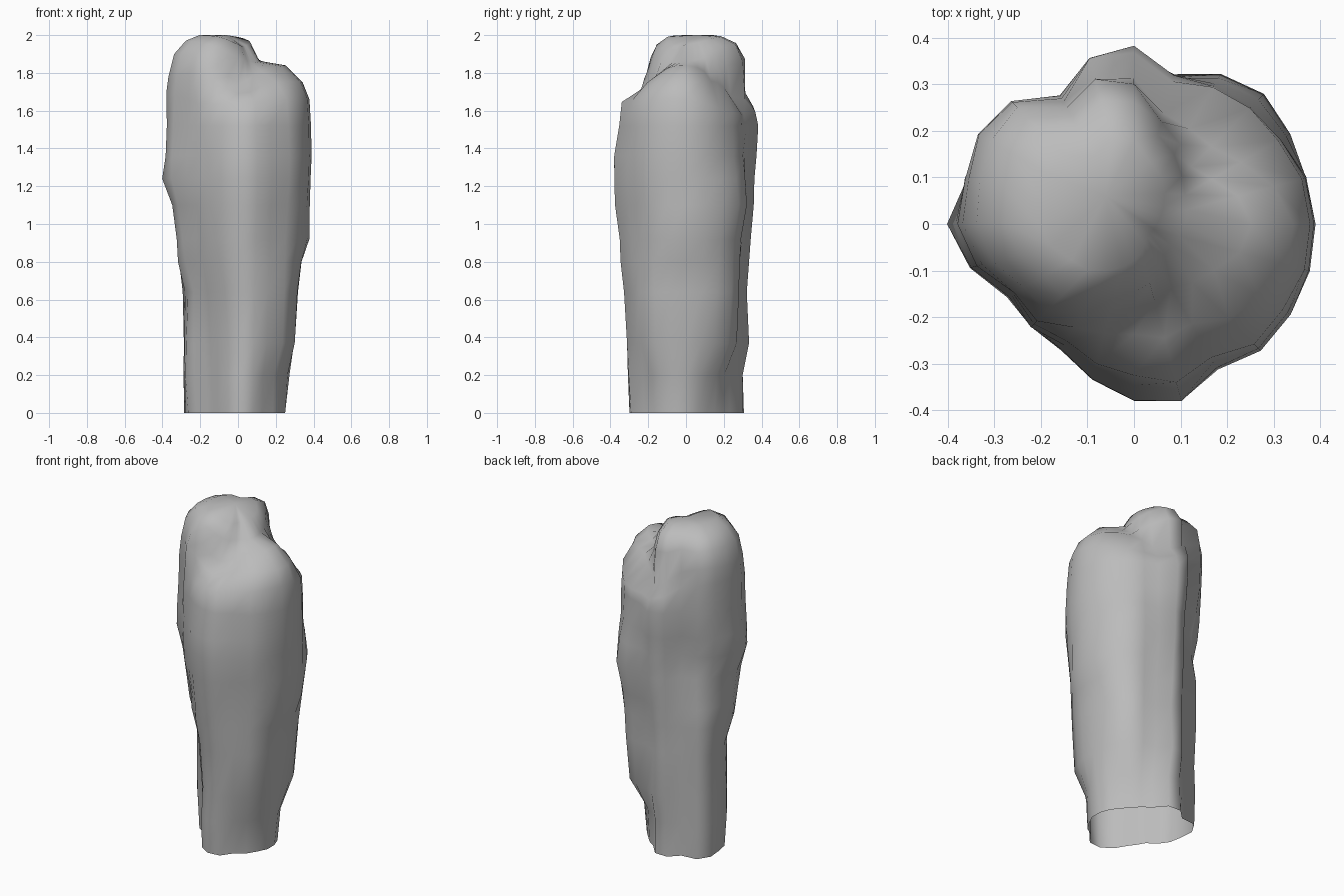
import bpy
import bmesh
import math
import random

random.seed(4)
COLUMNS = 24
WEAR = 0.012

# Remove the default cube only
start_cube = bpy.data.objects.get("Cube")
if start_cube:
    bpy.data.objects.remove(start_cube, do_unlink=True)

# Single stone colour
stone = bpy.data.materials.new("grey_stone")
stone.use_nodes = True
stone.diffuse_color = (0.5, 0.5, 0.5, 1)
stone.node_tree.nodes["Principled BSDF"].inputs["Base Color"].default_value = stone.diffuse_color


def blend_around(values, turn):
    """Smooth periodic blend between evenly spaced values."""
    count = len(values)
    place = turn * count
    index = int(place)
    blend = place - index
    before, here, after, beyond = (values[(index + step) % count] for step in (-1, 0, 1, 2))
    slope_in = (after - before) / 2
    slope_out = (beyond - here) / 2
    square, cube = blend ** 2, blend ** 3
    return (here * (2 * cube - 3 * square + 1) + slope_in * (cube - 2 * square + blend)
            + after * (3 * square - 2 * cube) + slope_out * (cube - square))


def add_ring(bm, radii, heights, folds):
    """One loop of vertices; radii, heights and folds are in hundredths."""
    ring = []
    for column in range(COLUMNS):
        turn = column / COLUMNS
        angle = turn * math.tau
        radius = blend_around(radii, turn) / 100
        radius *= folds[column] / 100 + random.uniform(-WEAR, WEAR)
        height = blend_around(heights, turn) / 100
        ring.append(bm.verts.new((radius * math.cos(angle), radius * math.sin(angle), height)))
    return ring


# Vertical gullies and ribs, counted round from the left side
folds = (100, 101, 102, 103, 98, 89, 100, 99, 86, 103, 105, 101,
         102, 98, 90, 94, 91, 95, 99, 104, 96, 104, 102, 102)

# Level rings: narrow foot swelling to the shoulders
body_levels = [
    (0, (25, 21, 30, 33, 26, 21, 30, 25)),
    (20, (27, 22, 30, 33, 27, 21, 31, 26)),
    (37, (30, 31, 33, 33, 27, 22, 30, 32)),
    (64, (32, 33, 32, 34, 26, 24, 32, 33)),
    (80, (34, 34, 33, 34, 31, 28, 34, 34)),
    (92, (38, 35, 34, 34, 32, 29, 35, 34)),
    (110, (38, 38, 36, 31, 34, 32, 37, 36)),
    (124, (38, 37, 36, 32, 39, 33, 38, 37)),
    (136, (39, 35, 37, 34, 38, 33, 38, 37)),
    (152, (39, 34, 38, 36, 37, 33, 35, 36)),
]

# Uneven rings: low front ledge, side shoulder and the raised off-centre summit
crown_rings = [
    ((38, 34, 37, 36, 37, 32, 33, 35), (166, 159, 159, 170, 170, 164, 164, 166)),
    ((34, 23, 31, 36, 36, 31, 24, 28), (175, 175, 166, 180, 178, 180, 169, 175)),
    ((25, 17, 30, 34, 33, 28, 18, 17), (184, 180, 186, 190, 190, 188, 175, 181)),
    ((11, 14, 26, 29, 27, 23, 15, 9), (186, 188, 195, 196, 197, 195, 188, 186)),
    ((5, 9, 18, 20, 20, 15, 8, 4), (195, 196, 199, 200, 200, 199, 195, 194)),
]

bm = bmesh.new()
rings = [add_ring(bm, radii, [height] * len(radii), folds) for height, radii in body_levels]
rings += [add_ring(bm, radii, heights, folds) for radii, heights in crown_rings]

# Skin the rings and close the summit, leaving the foot open
for lower, upper in zip(rings, rings[1:]):
    for column in range(COLUMNS):
        following = (column + 1) % COLUMNS
        bm.faces.new((lower[column], lower[following], upper[following], upper[column]))
peak = bm.verts.new((-0.06, 0.06, 2.0))
for column in range(COLUMNS):
    bm.faces.new((rings[-1][column], rings[-1][(column + 1) % COLUMNS], peak))
bmesh.ops.recalc_face_normals(bm, faces=bm.faces[:])

mesh = bpy.data.meshes.new("rock_pillar")
bm.to_mesh(mesh)
bm.free()
mesh.materials.append(stone)
rock_pillar = bpy.data.objects.new("rock_pillar", mesh)
bpy.context.collection.objects.link(rock_pillar)
bpy.ops.object.select_all(action="DESELECT")
rock_pillar.select_set(True)
bpy.context.view_layer.objects.active = rock_pillar
bpy.ops.object.shade_smooth_by_angle(angle=math.radians(60))
